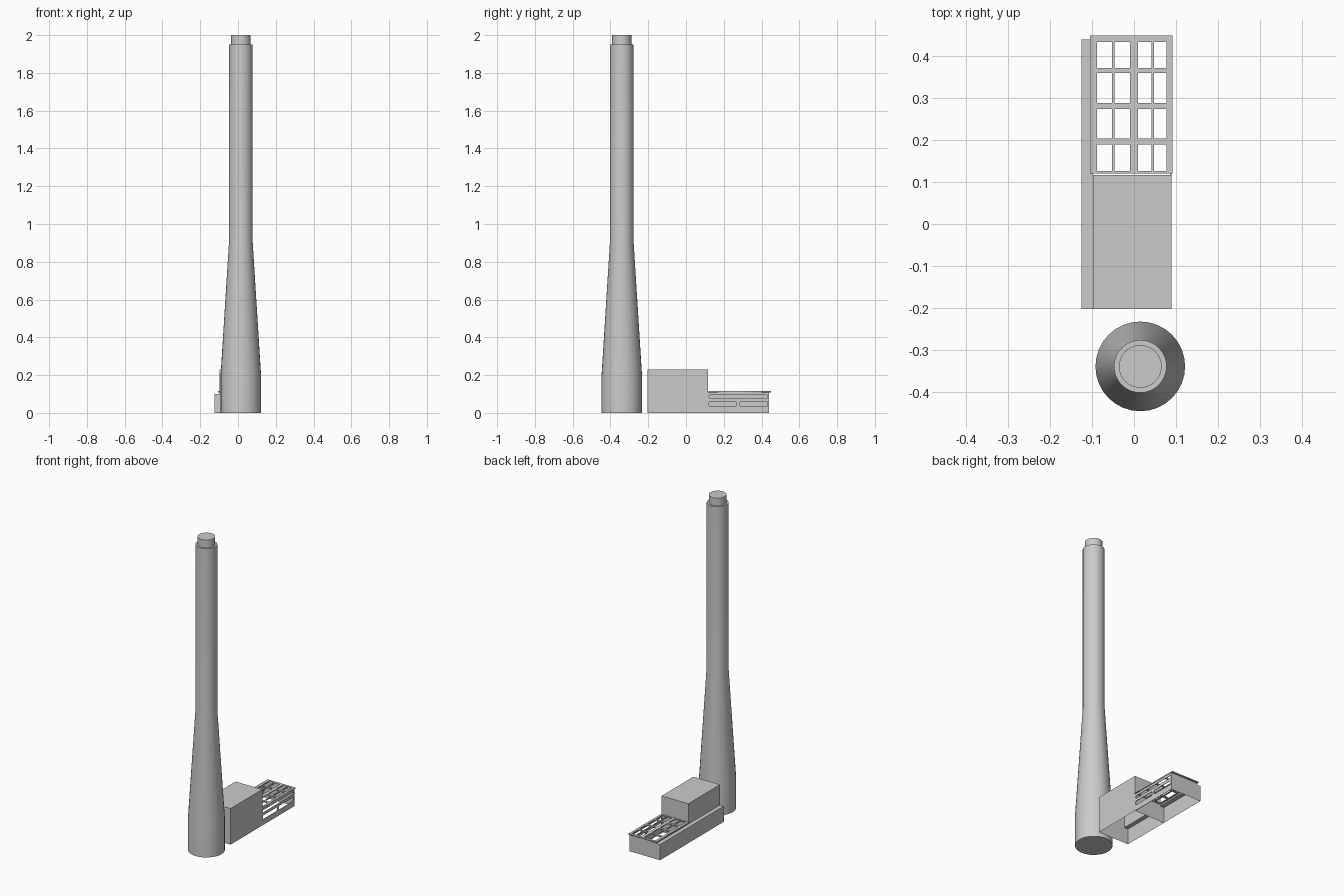
import bpy, bmesh, math
from mathutils import Matrix

if "Cube" in bpy.data.objects:
    bpy.data.objects.remove(bpy.data.objects["Cube"])


def link_mesh(name, bm):
    bmesh.ops.recalc_face_normals(bm, faces=bm.faces)
    mesh = bpy.data.meshes.new(name)
    bm.to_mesh(mesh)
    bm.free()
    ob = bpy.data.objects.new(name, mesh)
    bpy.context.scene.collection.objects.link(ob)
    return ob


def lathe(name, profile, x, y, sides=32):
    bm = bmesh.new()
    rings = [[bm.verts.new((x + r * math.cos(2 * math.pi * i / sides),
                            y + r * math.sin(2 * math.pi * i / sides), z))
              for i in range(sides)] for r, z in profile]
    for a, b in zip(rings, rings[1:]):
        for i in range(sides):
            j = (i + 1) % sides
            bm.faces.new((a[i], a[j], b[j], b[i]))
    bm.faces.new(rings[0])
    bm.faces.new(rings[-1])
    return link_mesh(name, bm)


def shell(name, section, y0, y1):
    """Open-bottomed shell: an x/z section swept along y with closed ends."""
    bm = bmesh.new()
    a = [bm.verts.new((x, y0, z)) for x, z in section]
    b = [bm.verts.new((x, y1, z)) for x, z in section]
    for i in range(len(section) - 1):
        bm.faces.new((a[i], a[i + 1], b[i + 1], b[i]))
    bm.faces.new(a)
    bm.faces.new(b)
    return link_mesh(name, bm)


def rect(u0, v0, u1, v1, r=0.0):
    if r == 0:
        return [(u0, v0), (u1, v0), (u1, v1), (u0, v1)]
    pts = []
    for k, (cu, cv) in enumerate(rect(u0 + r, v0 + r, u1 - r, v1 - r)):
        for s in range(5):
            t = math.pi * (1 + k / 2 + s / 8)
            pts.append((cu + r * math.cos(t), cv + r * math.sin(t)))
    return pts


def pierced_plate(name, outline, holes, thickness, matrix):
    curve = bpy.data.curves.new(name, 'CURVE')
    curve.dimensions = '2D'
    curve.fill_mode = 'BOTH'
    curve.extrude = thickness / 2
    for loop in [outline] + holes:
        sp = curve.splines.new('POLY')
        sp.points.add(len(loop) - 1)
        for p, (u, v) in zip(sp.points, loop):
            p.co = (u, v, 0, 1)
        sp.use_cyclic_u = True
    temp = bpy.data.objects.new(name + "_outline", curve)
    bpy.context.scene.collection.objects.link(temp)
    bpy.context.view_layer.update()
    mesh = bpy.data.meshes.new_from_object(
        temp.evaluated_get(bpy.context.evaluated_depsgraph_get()))
    bpy.data.objects.remove(temp)
    mesh.transform(matrix)
    mesh.name = name
    ob = bpy.data.objects.new(name, mesh)
    bpy.context.scene.collection.objects.link(ob)
    return ob


# Chimney: straight foot, taper, long shaft, stepped cap
chimney = lathe("chimney", [(.107, 0), (.107, .2), (.063, .9), (.063, 1.95),
                            (.051, 1.95), (.051, 2)], .015, -.34)
bpy.context.view_layer.objects.active = chimney
chimney.select_set(True)
bpy.ops.object.shade_smooth_by_angle(angle=math.radians(30))

# Tall hall with the low ledge on its left
shell("boiler_hall", [(-.125, 0), (-.125, .1), (-.098, .1), (-.098, .23),
                      (.09, .23), (.09, 0)], -.203, .117)

# Annex left wall with ledge, and back wall
bm = bmesh.new()
for quad in ([(-.125, .117, 0), (-.125, .44, 0), (-.125, .44, .1), (-.125, .117, .1)],
             [(-.125, .117, .1), (-.125, .44, .1), (-.098, .44, .1), (-.098, .117, .1)],
             [(-.098, .117, .1), (-.098, .44, .1), (-.098, .44, .11), (-.098, .117, .11)],
             [(-.125, .44, 0), (.09, .44, 0), (.09, .44, .11), (-.098, .44, .11),
              (-.098, .44, .1), (-.125, .44, .1)]):
    bm.faces.new([bm.verts.new(c) for c in quad])
bmesh.ops.remove_doubles(bm, verts=bm.verts, dist=1e-5)
link_mesh("annex_walls", bm)

# Annex right wall with rounded window slots
slots = [rect(.122, .078, .432, .094, .006),
         rect(.122, .035, .267, .06, .007), rect(.285, .035, .432, .06, .007)]
to_side = Matrix.Translation((.0885, 0, 0)) @ Matrix.Rotation(math.pi / 2, 4, 'Z') \
    @ Matrix.Rotation(math.pi / 2, 4, 'X')
pierced_plate("annex_window_wall", rect(.117, 0, .44, .11), slots, .003, to_side)

# Annex roof lattice
columns = [(-.088, -.053), (-.046, -.01), (.01, .042), (.048, .078)]
rows = [(.127, .19), (.204, .275), (.289, .36), (.372, .435)]
panes = [rect(x0, y0, x1, y1) for x0, x1 in columns for y0, y1 in rows]
pierced_plate("annex_roof_lattice", rect(-.105, .12, .092, .45), panes, .006,
              Matrix.Translation((0, 0, .112)))
